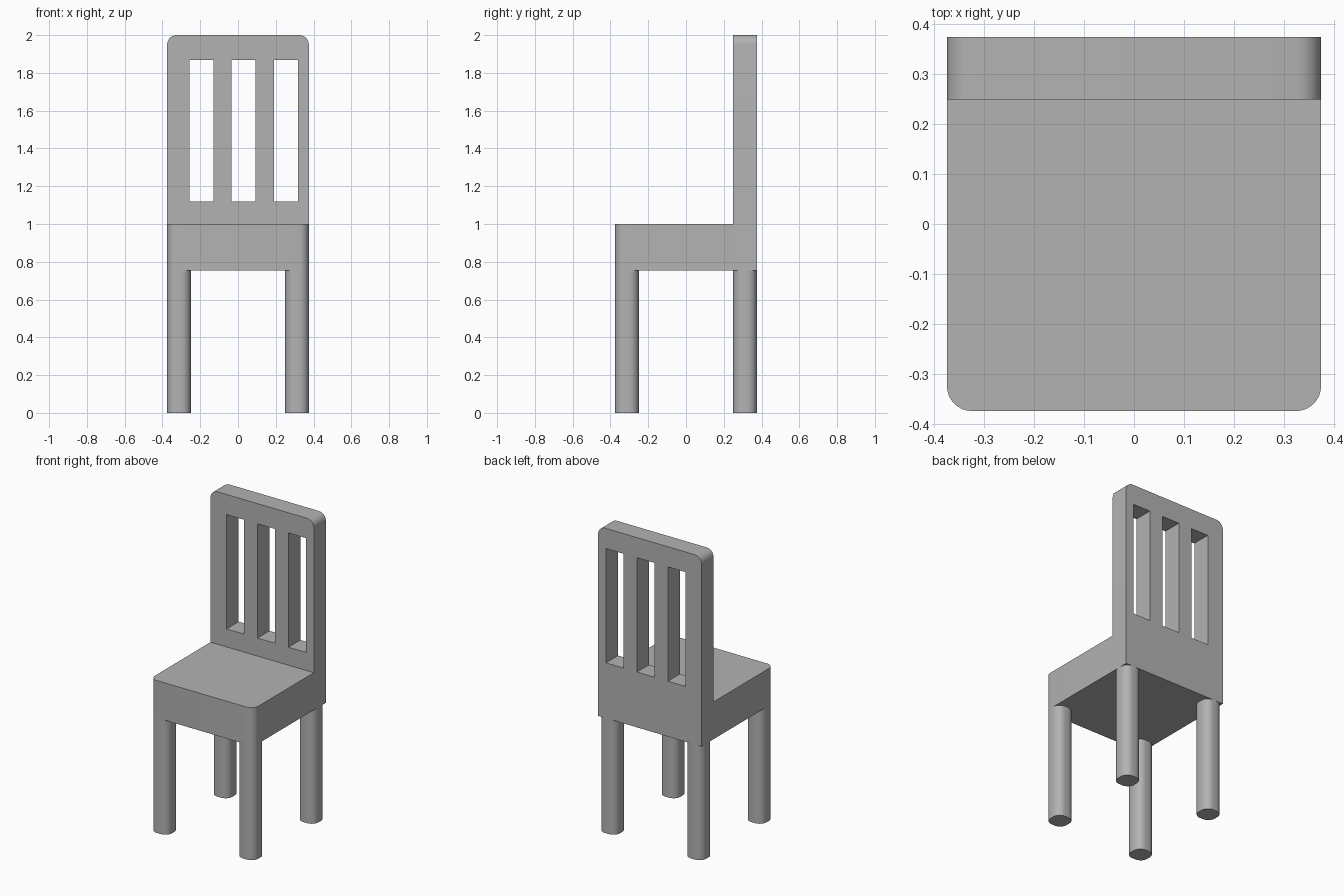
import bpy, bmesh, math
from mathutils import Matrix

if "Cube" in bpy.data.objects:
    bpy.data.objects.remove(bpy.data.objects["Cube"])

HALF = 0.375          # half the width and depth of the chair
THICK = 0.125         # legs and backrest
SEAT_LOW, SEAT_TOP, TOP = 0.755, 1.0, 2.0
ROUND = 0.05          # corner radius

grey = bpy.data.materials.new("chair grey")
grey.use_nodes = True
grey.diffuse_color = (0.45, 0.45, 0.45, 1)
grey.node_tree.nodes["Principled BSDF"].inputs["Base Color"].default_value = grey.diffuse_color


def rectangle(x0, y0, x1, y1, radii=(0, 0, 0, 0), steps=8):
    """Outline from the lower left corner, anticlockwise, one radius per corner."""
    corners = [(x0, y0, 1, 1), (x1, y0, -1, 1), (x1, y1, -1, -1), (x0, y1, 1, -1)]
    points = []
    for i, ((x, y, sx, sy), r) in enumerate(zip(corners, radii)):
        if r == 0:
            points.append((x, y))
            continue
        for k in range(steps + 1):
            a = math.pi + (i + k / steps) * math.pi / 2
            points.append((x + sx * r + r * math.cos(a), y + sy * r + r * math.sin(a)))
    return points


def extrude_outline(name, outlines, depth, placement):
    """Solid from a flat outline, with any further outlines as holes."""
    curve = bpy.data.curves.new(name + " outline", "CURVE")
    curve.dimensions = "2D"
    curve.fill_mode = "BOTH"
    curve.extrude = depth / 2
    for outline in outlines:
        spline = curve.splines.new("POLY")
        spline.points.add(len(outline) - 1)
        for point, (x, y) in zip(spline.points, outline):
            point.co = (x, y, 0, 1)
        spline.use_cyclic_u = True
    source = bpy.data.objects.new(name + " source", curve)
    bpy.context.collection.objects.link(source)
    bpy.context.view_layer.update()
    graph = bpy.context.evaluated_depsgraph_get()
    mesh = bpy.data.meshes.new_from_object(source.evaluated_get(graph))
    bpy.data.objects.remove(source)

    # Weld caps to walls and place the solid
    bm = bmesh.new()
    bm.from_mesh(mesh)
    bmesh.ops.remove_doubles(bm, verts=bm.verts, dist=0.0001)
    bmesh.ops.transform(bm, matrix=placement, verts=bm.verts)
    bmesh.ops.recalc_face_normals(bm, faces=bm.faces)
    bm.to_mesh(mesh)
    bm.free()
    mesh.name = name
    mesh.materials.clear()
    mesh.materials.append(grey)
    obj = bpy.data.objects.new(name, mesh)
    bpy.context.collection.objects.link(obj)
    bpy.ops.object.select_all(action="DESELECT")
    obj.select_set(True)
    bpy.context.view_layer.objects.active = obj
    bpy.ops.object.shade_smooth_by_angle(angle=math.radians(30))
    return obj


# Seat, rounded at the two front corners
back_front = HALF - THICK
extrude_outline("seat", [rectangle(-HALF, -HALF, HALF, back_front, (ROUND, ROUND, 0, 0))],
                SEAT_TOP - SEAT_LOW, Matrix.Translation((0, 0, (SEAT_LOW + SEAT_TOP) / 2)))

# Backrest, rounded at the top, with three slots
slots = [rectangle(x, 1.118, x + 0.127, 1.868) for x in (-0.258, -0.034, 0.191)]
panel = rectangle(-HALF, SEAT_LOW, HALF, TOP, (0, 0, ROUND, ROUND))
extrude_outline("backrest", [panel] + slots, THICK,
                Matrix.Translation((0, HALF - THICK / 2, 0)) @ Matrix.Rotation(math.pi / 2, 4, "X"))

# Four rounded legs
leg = rectangle(-THICK / 2, -THICK / 2, THICK / 2, THICK / 2, (ROUND,) * 4)
offset = HALF - THICK / 2
for side, x in (("left", offset), ("right", -offset)):
    for end, y in (("front", -offset), ("back", offset)):
        extrude_outline(f"{end}_{side}_leg", [leg], SEAT_LOW,
                        Matrix.Translation((x, y, SEAT_LOW / 2)))
